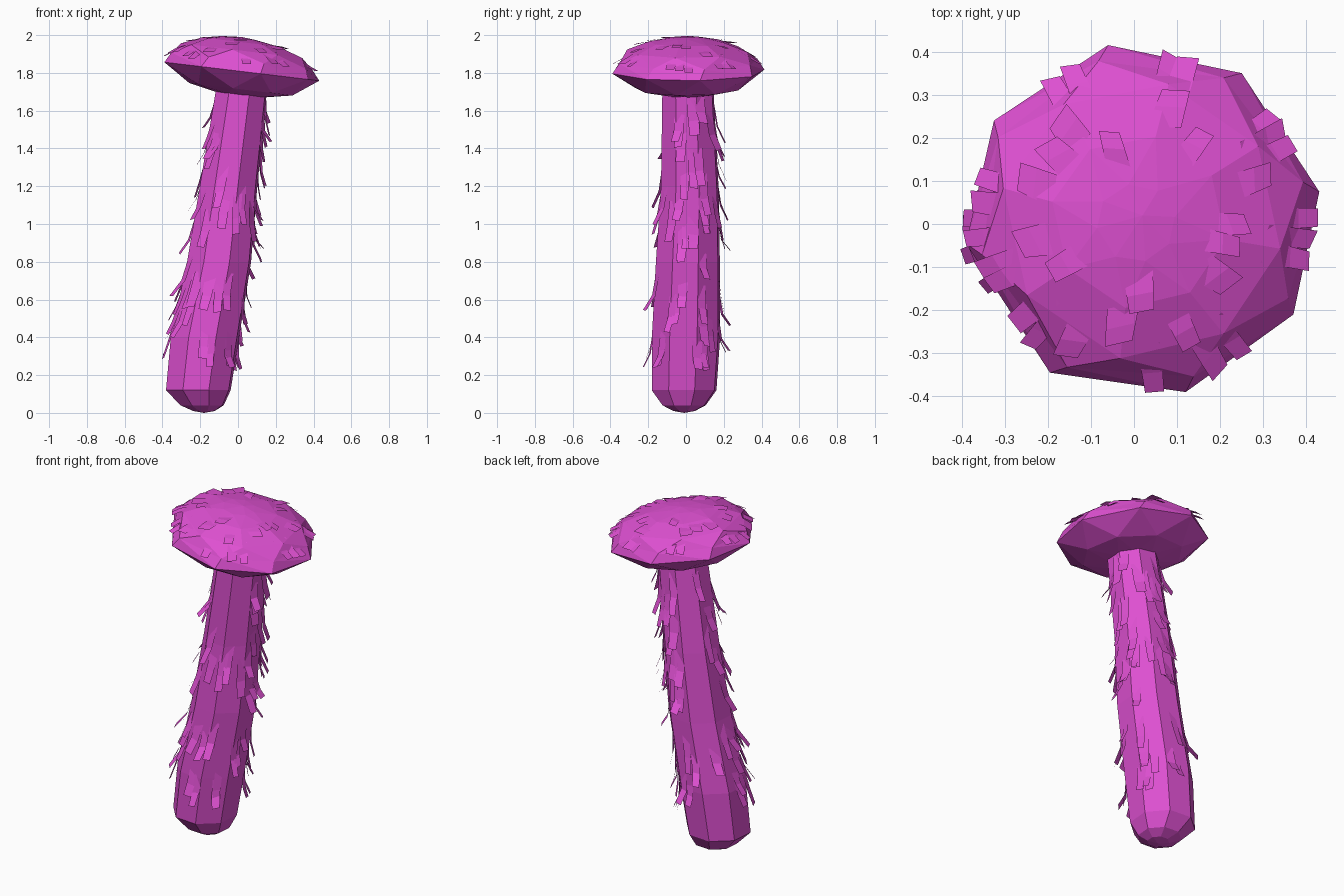
import bpy, bmesh, random
from math import cos, sin, pi, radians
from mathutils import Vector
from mathutils.bvhtree import BVHTree

random.seed(7)
if "Cube" in bpy.data.objects:
    bpy.data.objects.remove(bpy.data.objects["Cube"])

magenta = bpy.data.materials.new("magenta")
magenta.use_nodes = True
magenta.diffuse_color = (0.73, 0.08, 0.64, 1)
magenta.node_tree.nodes["Principled BSDF"].inputs["Base Color"].default_value = (0.73, 0.08, 0.64, 1)


def finish(name, bm):
    """Turn a bmesh into a flat shaded object."""
    mesh = bpy.data.meshes.new(name)
    bm.to_mesh(mesh)
    mesh.materials.append(magenta)
    bpy.context.collection.objects.link(bpy.data.objects.new(name, mesh))


def loft(rings, bottom, top):
    """Skin rings of points, closed by a point at each end."""
    bm = bmesh.new()
    loops = [[bm.verts.new(p) for p in ring] for ring in rings]
    n = len(loops[0])
    for low, high in zip(loops, loops[1:]):
        for i in range(n):
            j = (i + 1) % n
            bm.faces.new((low[i], low[j], high[j], high[i]))
    for loop, tip in ((loops[0], bottom), (loops[-1], top)):
        v = bm.verts.new(tip)
        for i in range(n):
            bm.faces.new((loop[i], loop[(i + 1) % n], v))
    bmesh.ops.triangulate(bm, faces=bm.faces[:])
    bmesh.ops.recalc_face_normals(bm, faces=bm.faces[:])
    return bm


def add_flake(bm, spine, side, width):
    """Bent strip that follows a spine of points."""
    pairs = []
    for k, p in enumerate(spine):
        w = side * width * (0.5 - 0.04 * k)
        pairs.append((bm.verts.new(p - w), bm.verts.new(p + w)))
    for (a, b), (c, d) in zip(pairs, pairs[1:]):
        bm.faces.new((a, b, d, c))


# Leaning stem: height, centre x, centre y, radius
STEM = [(0.01, -0.18, -0.01, 0.06), (0.04, -0.19, -0.01, 0.12),
        (0.12, -0.21, -0.01, 0.18), (0.4, -0.175, 0.0, 0.19),
        (0.8, -0.1, 0.01, 0.178), (1.2, -0.05, 0.02, 0.16),
        (1.72, 0.02, 0.01, 0.142)]


def stem_centre(z):
    for a, b in zip(STEM, STEM[1:]):
        if z <= b[0]:
            t = (z - a[0]) / (b[0] - a[0])
            return Vector((a[1] + t * (b[1] - a[1]), a[2] + t * (b[2] - a[2]), z))
    return Vector((STEM[-1][1], STEM[-1][2], z))


rings = [[(x + r * cos(pi * (i + 0.4) / 4), y + r * sin(pi * (i + 0.4) / 4), z)
          for i in range(8)] for z, x, y, r in STEM]
stem = loft(rings, (-0.18, -0.01, 0), (0.02, 0.01, 1.74))
stem_tree = BVHTree.FromBMesh(stem)
finish("stem", stem)

# Tilted cap: irregular rim outline scaled into rings
RIM = [(0.43, 0.075), (0.25, 0.35), (-0.06, 0.415), (-0.325, 0.24), (-0.39, -0.045),
       (-0.195, -0.345), (0.12, -0.39), (0.37, -0.21)]
CAP = [(0.3, 1.685, 0.0), (0.68, 1.715, 0.5), (1.0, 1.81, 0.0), (0.94, 1.865, 0.1),
       (0.8, 1.92, 0.5), (0.5, 1.965, 0.5), (0.22, 1.985, 0.0)]


def cap_ring(scale, height, twist):
    ring = []
    for i, (x, y) in enumerate(RIM):
        u, v = RIM[(i + 1) % len(RIM)]
        bulge = 1 + 0.12 * twist
        px = scale * bulge * (x + twist * (u - x))
        py = scale * bulge * (y + twist * (v - y))
        ring.append((px, py, height - 0.12 * px))
    return ring


cap = loft([cap_ring(*c) for c in CAP], (0.05, 0.02, 1.67), (0.02, 0.02, 1.99))
cap_tree = BVHTree.FromBMesh(cap)
finish("cap", cap)

# Shaggy flakes hanging from the stem, sparse at the back right
flakes = bmesh.new()
count = 0
while count < 84:
    a = random.uniform(0, 2 * pi)
    if radians(95) < a < radians(165) and random.random() < 0.75:
        continue
    z = random.choice((random.uniform(0.38, 0.85), random.uniform(0.38, 0.85),
                       random.uniform(1.0, 1.3), random.uniform(1.3, 1.68)))
    out = Vector((cos(a), sin(a), 0))
    side = Vector((-sin(a), cos(a), random.uniform(-0.2, 0.2)))
    length = random.uniform(0.13, 0.22)
    spine = []
    for f, lift in ((0, -0.004), (0.6, 0.012), (1, random.uniform(0.025, 0.065))):
        c = stem_centre(z - f * length)
        hit = stem_tree.ray_cast(c + out, -out)[0]
        spine.append(hit + out * lift)
    add_flake(flakes, spine, side, random.uniform(0.04, 0.065))
    count += 1
finish("stem_flakes", flakes)

# Scales around the cap rim, then a few flat ones on the crown
scales = bmesh.new()
SPOTS = [163, 172, 185, 197, 203, 220, 229, 277, 300, 310, 348, 355, 2,
         27, 32, 38, 72, 78, 112, 120]


def cap_scale(angle, start, length, lift, width):
    out = Vector((cos(angle), sin(angle), 0))
    side = Vector((-sin(angle), cos(angle), 0)) + out * random.uniform(-0.4, 0.4)
    spine = []
    for f, up in ((0, -0.004), (0.55, 0.008), (1, lift)):
        p = out * (start + f * length)
        hit = cap_tree.ray_cast(p + Vector((0, 0, 3)), Vector((0, 0, -1)))[0]
        if hit is None:
            hit = spine[-1] + out * 0.045 - Vector((0, 0, 0.025))
            up = 0
        spine.append(hit + Vector((0, 0, up)))
    add_flake(scales, spine, side, width)


for deg in SPOTS:
    a = radians(deg)
    reach = 0.40
    ray = cap_tree.ray_cast(Vector((cos(a), sin(a), 1.82 - 0.12 * 0.4 * cos(a))),
                            Vector((-cos(a), -sin(a), 0)))[0]
    if ray:
        reach = Vector((ray.x, ray.y)).length
    cap_scale(a, reach - 0.1, 0.125, 0.01, random.uniform(0.045, 0.065))
for i in range(16):
    cap_scale(i * 2.4, random.uniform(0.1, 0.26), 0.09, 0.014, random.uniform(0.05, 0.08))
finish("cap_scales", scales)
